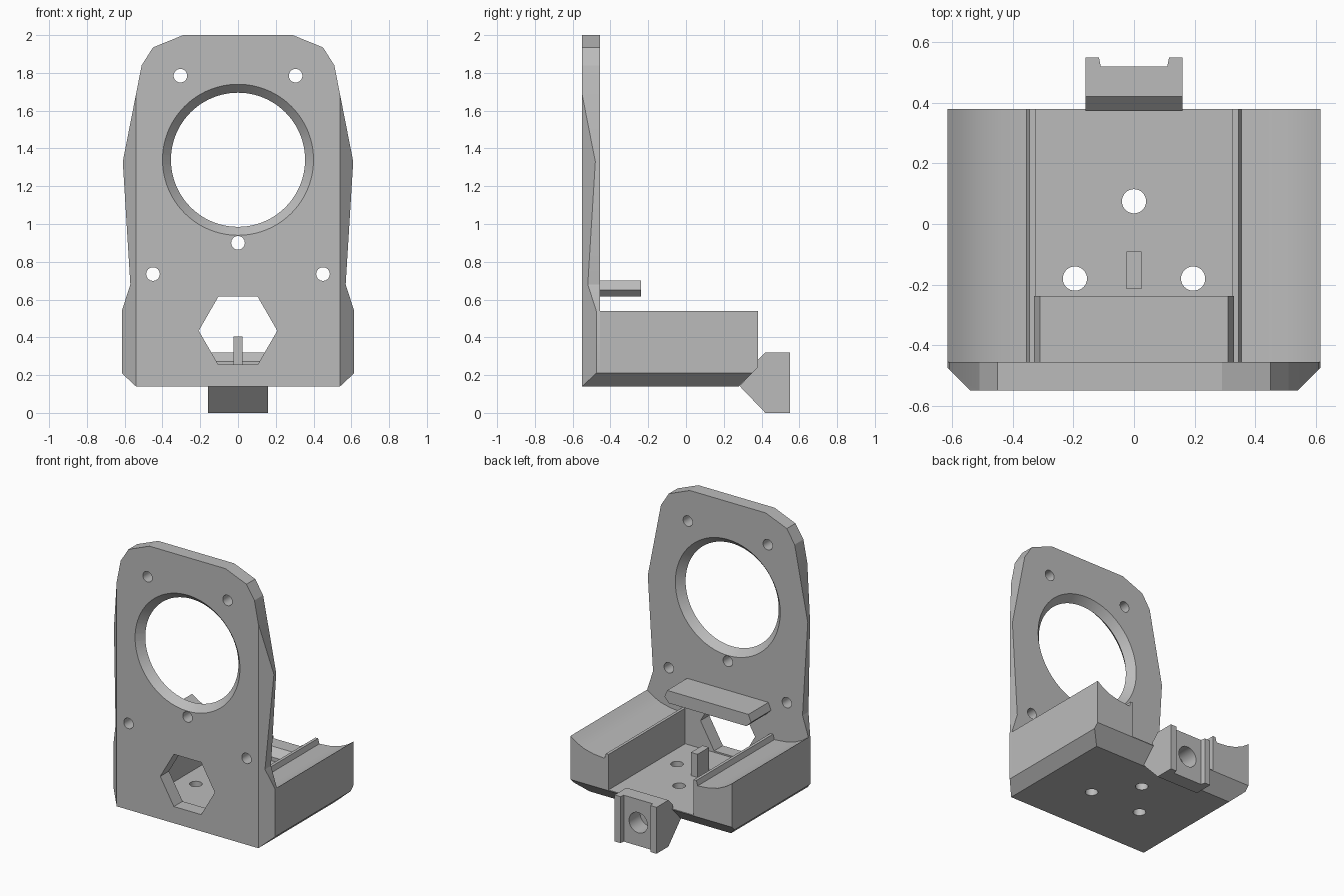
import bpy, bmesh, math
from mathutils import Matrix, Vector

cube = bpy.data.objects.get("Cube")
if cube:
    bpy.data.objects.remove(cube, do_unlink=True)

grey = bpy.data.materials.new("light grey")
grey.use_nodes = True
COLOR = (0.5, 0.5, 0.5, 1)
grey.diffuse_color = COLOR
grey.node_tree.nodes["Principled BSDF"].inputs["Base Color"].default_value = COLOR

# Places profile point (a, b) at depth d along the given axis
PLACE = {
    "X": lambda a, b, d: (d, a, b),
    "Y": lambda a, b, d: (a, d, b),
    "Z": lambda a, b, d: (a, b, d),
}


def finish(name, bm):
    bmesh.ops.recalc_face_normals(bm, faces=bm.faces)
    mesh = bpy.data.meshes.new(name)
    bm.to_mesh(mesh)
    bm.free()
    mesh.materials.append(grey)
    obj = bpy.data.objects.new(name, mesh)
    bpy.context.collection.objects.link(obj)
    return obj


def mirrored(half):
    return half + [(-a, b) for a, b in reversed(half)]


def prism(name, points, axis, lo, hi, cuts=()):
    """Extrude a profile, then slice it with planes (point, outward normal)."""
    bm = bmesh.new()
    face = bm.faces.new([bm.verts.new(PLACE[axis](a, b, lo)) for a, b in points])
    out = bmesh.ops.extrude_face_region(bm, geom=[face])["geom"]
    move = Vector(PLACE[axis](0, 0, hi - lo))
    bmesh.ops.translate(bm, vec=move, verts=[v for v in out if isinstance(v, bmesh.types.BMVert)])
    for co, no in cuts:
        bmesh.ops.bisect_plane(bm, geom=bm.verts[:] + bm.edges[:] + bm.faces[:], dist=1e-4,
                               plane_co=co, plane_no=no, clear_outer=True)
        bmesh.ops.holes_fill(bm, edges=[e for e in bm.edges if e.is_boundary], sides=0)
    return finish(name, bm)


def drill(axis, center, r1, r2, depth, sides=48):
    bm = bmesh.new()
    turn = Matrix.Rotation(math.pi / 2, 4, "X") if axis == "Y" else Matrix()
    bmesh.ops.create_cone(bm, cap_ends=True, segments=sides, radius1=r1, radius2=r2,
                          depth=depth, matrix=Matrix.Translation(center) @ turn)
    return finish("cutter", bm)


def subtract(target, cutters):
    for cutter in cutters:
        cutter.hide_render = True
        mod = target.modifiers.new("cut", "BOOLEAN")
        mod.operation = "DIFFERENCE"
        mod.solver = "EXACT"
        mod.object = cutter
        with bpy.context.temp_override(object=target, active_object=target):
            bpy.ops.object.modifier_apply(modifier=mod.name)
        bpy.data.objects.remove(cutter, do_unlink=True)


# Upright face plate with chamfered front corners
FRONT, BACK = -0.55, -0.455
MID = (FRONT + BACK) / 2
plate = prism("face_plate", mirrored([
    (0.54, 0.14), (0.615, 0.21), (0.615, 0.54), (0.57, 0.68), (0.61, 1.33),
    (0.51, 1.84), (0.45, 1.935), (0.29, 2.0)]), "Y", FRONT, BACK,
    [((s * 0.54, FRONT, 0), (s, -1, 0)) for s in (1, -1)])

# Large opening, flared on both sides, then screw holes and hexagonal window
cutters = [drill("Y", (0, MID, 1.34), 0.355 + f, 0.355 - f, 0.125, 96) for f in (0.059, -0.059)]
for x, z in [(0.305, 1.785), (-0.305, 1.785), (0.45, 0.735), (-0.45, 0.735), (0, 0.9)]:
    cutters.append(drill("Y", (x, MID, z), 0.036, 0.036, 0.3, 32))
hexagon = [(0.208 * math.cos(i * math.pi / 3), 0.435 + 0.208 * math.sin(i * math.pi / 3))
           for i in range(6)]
cutters.append(prism("cutter", hexagon, "Y", -0.7, -0.3))
subtract(plate, cutters)

# Channel-shaped base with dished rail tops and chamfered lower edges
base = prism("base_channel", mirrored([
    (0.54, 0.14), (0.615, 0.21), (0.615, 0.54), (0.57, 0.508), (0.51, 0.48), (0.44, 0.463),
    (0.355, 0.455), (0.345, 0.49), (0.325, 0.49), (0.325, 0.245)]), "Y", BACK, 0.38,
    [((0, 0.28, 0.14), (0, 1, -1))])
subtract(base, [drill("Z", (x, y, 0.2), 0.04, 0.04, 0.3, 32)
                for x, y in [(0, 0.075), (0.195, -0.18), (-0.195, -0.18)]])

# Ledge bar behind the plate
bar = prism("ledge_bar", mirrored([(0.295, 0.615), (0.33, 0.65), (0.31, 0.70)]),
            "Y", BACK, -0.237)

# Small locating tab on the floor
tab = prism("floor_tab", mirrored([(0.025, 0.23), (0.025, 0.405)]), "Y", -0.215, -0.09)

# Rear bracket with slotted back and a blind screw hole
bracket = prism("rear_bracket", [
    (0.285, 0.141), (0.42, 0), (0.55, 0), (0.55, 0.32), (0.42, 0.32), (0.372, 0.272),
    (0.372, 0.24)], "X", -0.16, 0.16)
slot = prism("cutter", mirrored([(0.11, 0.52), (0.125, 0.6)]), "Z", -0.1, 0.5)
subtract(bracket, [slot, drill("Y", (0, 0.5, 0.16), 0.07, 0.07, 0.2)])

# Smooth the round walls and keep the edges crisp
parts = [plate, base, bar, tab, bracket]
bpy.ops.object.select_all(action="DESELECT")
for part in parts:
    part.select_set(True)
bpy.context.view_layer.objects.active = plate
bpy.ops.object.shade_smooth_by_angle(angle=math.radians(20))
